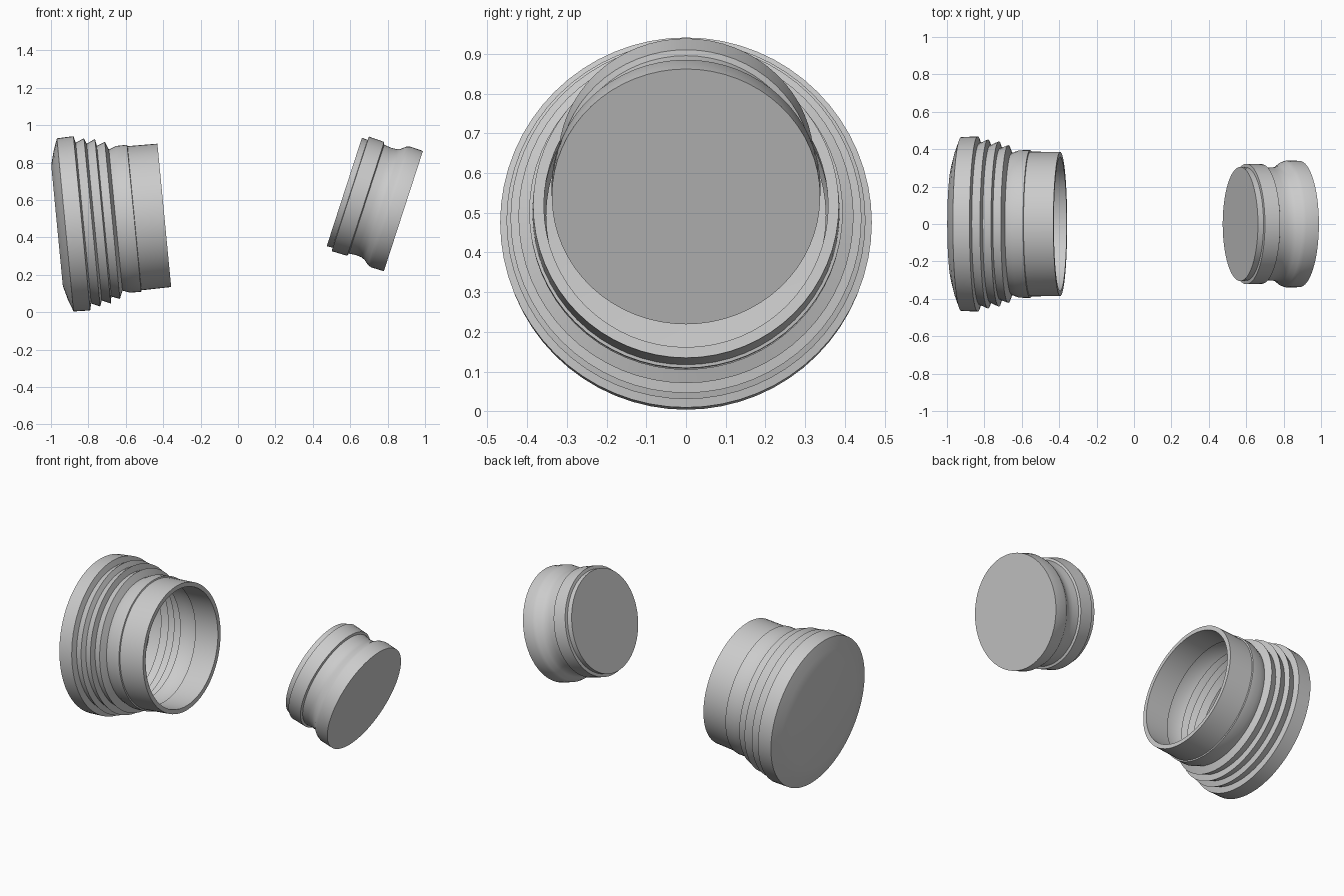
import bpy, bmesh, math
from mathutils import Vector, Matrix

cube = bpy.data.objects.get("Cube")
if cube:
    bpy.data.objects.remove(cube)

grey = bpy.data.materials.new("light grey")
grey.use_nodes = True
colour = (0.6, 0.6, 0.6, 1)
grey.diffuse_color = colour
grey.node_tree.nodes["Principled BSDF"].inputs["Base Color"].default_value = colour


def lathe(name, profile, origin, tilt, sides=64):
    """Revolve (distance, radius) points around +x, then tilt up by degrees."""
    bm = bmesh.new()
    verts = [bm.verts.new((t, 0, r)) for t, r in profile]
    edges = [bm.edges.new(pair) for pair in zip(verts, verts[1:])]
    bmesh.ops.spin(bm, geom=verts + edges, cent=(0, 0, 0), axis=(1, 0, 0),
                   angle=math.tau, steps=sides, use_duplicate=False)
    bmesh.ops.remove_doubles(bm, verts=bm.verts, dist=0.0005)
    # flat discs close both ends of the profile
    bmesh.ops.holes_fill(bm, edges=[e for e in bm.edges if e.is_boundary], sides=0)
    bmesh.ops.recalc_face_normals(bm, faces=bm.faces)
    mesh = bpy.data.meshes.new(name)
    bm.to_mesh(mesh)
    bm.free()
    mesh.materials.append(grey)
    obj = bpy.data.objects.new(name, mesh)
    bpy.context.collection.objects.link(obj)
    obj.matrix_world = (Matrix.Translation(Vector(origin))
                        @ Matrix.Rotation(math.radians(-tilt), 4, 'Y'))
    bpy.ops.object.select_all(action='DESELECT')
    obj.select_set(True)
    bpy.context.view_layer.objects.active = obj
    bpy.ops.object.shade_smooth_by_angle(angle=math.radians(35))
    return obj


# Hollow cap: rounded flange, ribs, shoulder and open collar
flange = [(0, 0.324), (0.02, 0.40), (0.044, 0.465), (0.133, 0.468)]
ribs = [(0.142, 0.432), (0.188, 0.452), (0.200, 0.421), (0.246, 0.442),
        (0.253, 0.405), (0.297, 0.422)]
shoulder = [(0.315, 0.379), (0.354, 0.394), (0.414, 0.395)]
collar = [(0.416, 0.387), (0.576, 0.385)]
outer = flange + ribs + shoulder + collar
wall = 0.027
inner = [(t, r - wall) for t, r in reversed(outer[2:])]
lathe("hollow_cap", outer + inner + [(0.03, 0.32)], (-0.9675, 0, 0.4625), 5.5)

# Solid plug: small end, raised ring, waisted neck and wide end
plug = [(0, 0.305), (0.032, 0.303), (0.034, 0.322), (0.120, 0.320),
        (0.125, 0.306), (0.165, 0.302), (0.195, 0.304), (0.215, 0.312),
        (0.240, 0.332), (0.260, 0.339), (0.332, 0.338)]
lathe("solid_plug", plug, (0.5685, 0, 0.643), -18)
